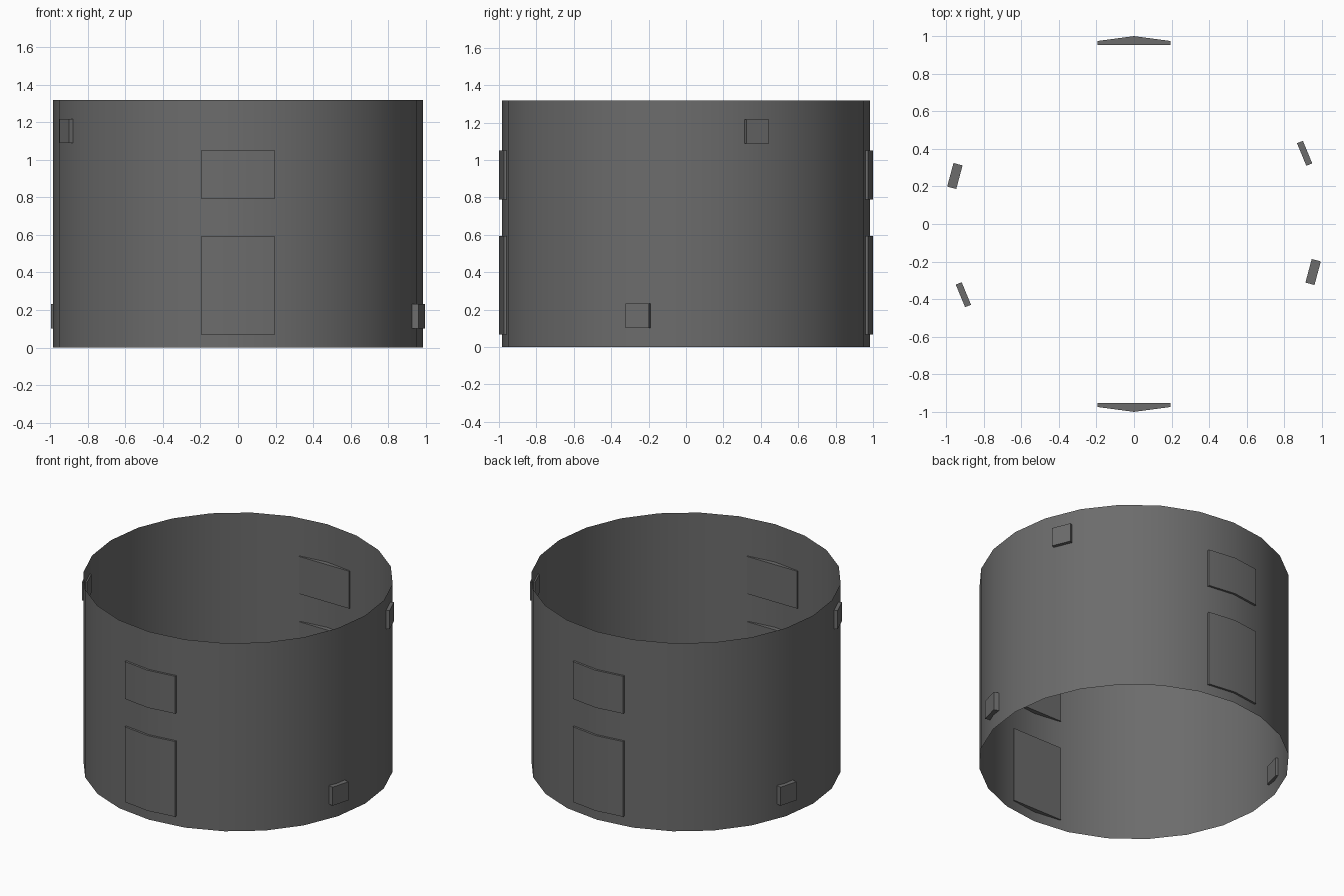
import bpy, bmesh, math
from mathutils import Matrix

if "Cube" in bpy.data.objects:
    bpy.data.objects.remove(bpy.data.objects["Cube"])

R, H, SIDES = 0.985, 1.317, 24

grey = bpy.data.materials.new("dark_grey")
grey.diffuse_color = (0.15, 0.15, 0.15, 1)
grey.use_nodes = True
grey.node_tree.nodes["Principled BSDF"].inputs["Base Color"].default_value = grey.diffuse_color


def finish(name, bm, smooth=False):
    me = bpy.data.meshes.new(name)
    bm.to_mesh(me)
    bm.free()
    me.materials.append(grey)
    ob = bpy.data.objects.new(name, me)
    bpy.context.collection.objects.link(ob)
    if smooth:
        bpy.ops.object.select_all(action='DESELECT')
        ob.select_set(True)
        bpy.context.view_layer.objects.active = ob
        bpy.ops.object.shade_smooth_by_angle(angle=math.radians(30))
    return ob


# Open thin tube wall
bm = bmesh.new()
bmesh.ops.create_cone(bm, cap_ends=False, segments=SIDES, radius1=R, radius2=R, depth=H,
                      matrix=Matrix.Translation((0, 0, H / 2)))
# put a corner exactly on each axis
v = bm.verts[:][0]
step = 2 * math.pi / SIDES
a = math.atan2(v.co.y, v.co.x)
bmesh.ops.rotate(bm, verts=bm.verts, matrix=Matrix.Rotation(round(a / step) * step - a, 3, 'Z'))
finish("tube_wall", bm, True)


# Panels: flat back, bent outer face following the wall
def panel(name, side, z0, z1):
    profile = [(-0.195, 0.952), (0.195, 0.952), (0.195, 0.974), (0, 1.0), (-0.195, 0.974)]
    bm = bmesh.new()
    face = bm.faces.new([bm.verts.new((x * side, y * side, z0)) for x, y in profile])
    ext = bmesh.ops.extrude_face_region(bm, geom=[face])
    top = [g for g in ext["geom"] if isinstance(g, bmesh.types.BMVert)]
    bmesh.ops.translate(bm, verts=top, vec=(0, 0, z1 - z0))
    bmesh.ops.recalc_face_normals(bm, faces=bm.faces)
    finish(name, bm, True)


for side, label in ((-1, "front"), (1, "back")):
    panel(label + "_lower_panel", side, 0.068, 0.595)
    panel(label + "_upper_panel", side, 0.79, 1.052)


# Small blocks set into the wall
def block(name, angle, radius, thick, z):
    bm = bmesh.new()
    m = (Matrix.Rotation(math.radians(angle), 4, 'Z') @ Matrix.Translation((radius, 0, z))
         @ Matrix.Diagonal((thick, 0.13, 0.13, 1)))
    bmesh.ops.create_cube(bm, size=1, matrix=m)
    finish(name, bm)


for turn, label in ((0, "right"), (180, "left")):
    block(label + "_lower_block", -15 + turn, 0.987, 0.05, 0.167)
    block(label + "_upper_block", 22.5 + turn, 0.983, 0.034, 1.153)
